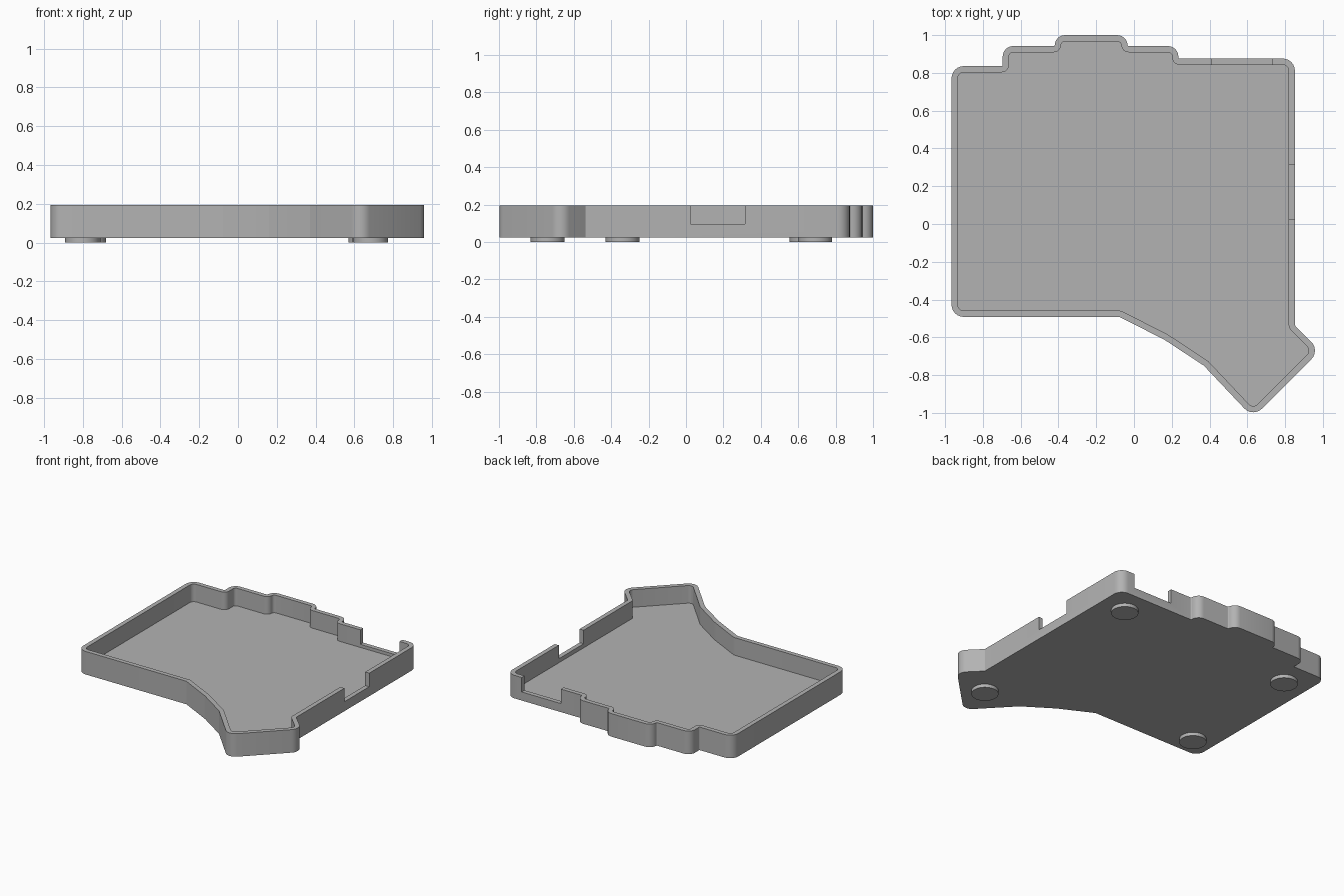
import bpy, bmesh, math
from mathutils import Vector

if "Cube" in bpy.data.objects:
    bpy.data.objects.remove(bpy.data.objects["Cube"])

grey = bpy.data.materials.new("grey plastic")
grey.diffuse_color = (0.45, 0.45, 0.45, 1)
grey.use_nodes = True
grey.node_tree.nodes["Principled BSDF"].inputs["Base Color"].default_value = grey.diffuse_color

BASE, FLOOR, RIM = 0.025, 0.065, 0.195
WALL, ROUND, STEP = 0.033, 0.065, 0.006

# Sharp outline of the tray, counter-clockwise from the front left
OUTLINE = [(-0.966, -0.492), (-0.077, -0.492), (0.16, -0.612), (0.37, -0.75),
           (0.63, -1.025), (0.985, -0.67), (0.852, -0.537), (0.852, 0.876),
           (0.235, 0.876), (0.235, 0.942), (-0.034, 0.942), (-0.034, 1.0),
           (-0.42, 1.0), (-0.42, 0.942), (-0.695, 0.942), (-0.695, 0.836),
           (-0.966, 0.836)]


def rounded_loops(points, steps=6):
    """Matching outer and inner loops, with concentric arcs at every corner."""
    outer, inner = [], []
    pts = [Vector(p) for p in points]
    for i, p in enumerate(pts):
        a = (p - pts[i - 1]).normalized()
        b = (pts[(i + 1) % len(pts)] - p).normalized()
        turn = math.atan2(a.x * b.y - a.y * b.x, a.dot(b))
        side = 1 if turn > 0 else -1
        r = ROUND if side > 0 else STEP
        if side > 0 and 9 <= i <= 14:
            r = 0.055
        na = Vector((a.y, -a.x))            # outward normal of incoming edge
        nb = Vector((b.y, -b.x))
        centre = p - side * (na + nb) * r / (1 + na.dot(nb))
        start = math.atan2(na.y, na.x)
        for k in range(steps + 1):
            t = start + turn * k / steps
            d = Vector((math.cos(t), math.sin(t)))
            outer.append(centre + d * side * r)
            inner.append(centre + d * (side * r - WALL))
    return outer, inner


def finish(name, bm):
    bmesh.ops.recalc_face_normals(bm, faces=bm.faces)
    me = bpy.data.meshes.new(name)
    bm.to_mesh(me)
    bm.free()
    me.materials.append(grey)
    ob = bpy.data.objects.new(name, me)
    bpy.context.collection.objects.link(ob)
    return ob


def smooth(ob):
    bpy.ops.object.select_all(action='DESELECT')
    ob.select_set(True)
    bpy.context.view_layer.objects.active = ob
    bpy.ops.object.shade_smooth_by_angle(angle=math.radians(30))


# Tray: underside, outer wall, rim, inner wall and floor
outer, inner = rounded_loops(OUTLINE)
bm = bmesh.new()
rings = [[bm.verts.new((p.x, p.y, z)) for p in loop] for loop, z in
         ((outer, BASE), (outer, RIM), (inner, RIM), (inner, FLOOR))]
n = len(outer)
for low, high in zip(rings, rings[1:]):
    for i in range(n):
        j = (i + 1) % n
        bm.faces.new((low[i], low[j], high[j], high[i]))
bm.faces.new(rings[0][::-1])
bm.faces.new(rings[3])
tray = finish("tray", bm)


# Connector openings cut down from the rim of the right and back walls
def opening(name, x0, x1, y0, y1, z0):
    bm = bmesh.new()
    bmesh.ops.create_cube(bm, size=1)
    for v in bm.verts:
        v.co = (x1 if v.co.x > 0 else x0, y1 if v.co.y > 0 else y0,
                0.3 if v.co.z > 0 else z0)
    cutter = finish(name, bm)
    cutter.hide_render = True
    cutter.hide_set(True)
    mod = tray.modifiers.new(name, 'BOOLEAN')
    mod.operation = 'DIFFERENCE'
    mod.solver = 'EXACT'
    mod.object = cutter
    bpy.ops.object.select_all(action='DESELECT')
    bpy.context.view_layer.objects.active = tray
    tray.select_set(True)
    bpy.ops.object.modifier_apply(modifier=name)
    bpy.data.objects.remove(cutter)


opening("right_opening", 0.78, 0.95, 0.025, 0.315, 0.095)
opening("back_opening", 0.41, 0.73, 0.80, 0.95, 0.088)
smooth(tray)

# Round feet
for name, x, y in (("front_left_foot", -0.80, -0.34), ("back_left_foot", -0.77, 0.645),
                   ("front_right_foot", 0.682, -0.74), ("back_right_foot", 0.66, 0.69)):
    bm = bmesh.new()
    bmesh.ops.create_cone(bm, cap_ends=True, segments=40, radius1=0.091,
                          radius2=0.091, depth=BASE + 0.003)
    bmesh.ops.translate(bm, verts=bm.verts, vec=(x, y, (BASE + 0.003) / 2))
    smooth(finish(name, bm))
